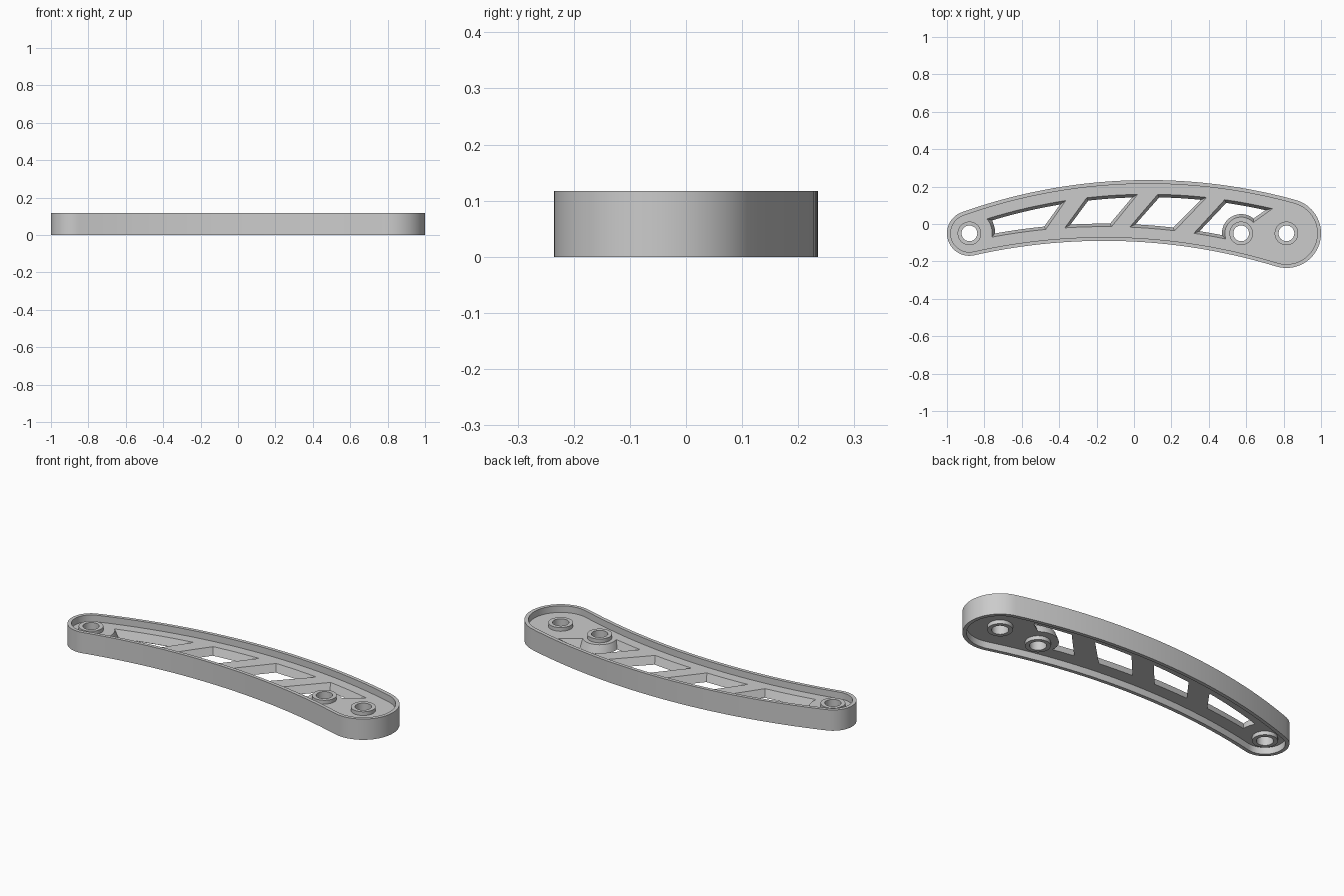
import bpy, bmesh
from math import sin, cos, atan2, sqrt, pi, radians
from mathutils import Vector

if "Cube" in bpy.data.objects:
    bpy.data.objects.remove(bpy.data.objects["Cube"])

# Plan layout: end circles (left, right), middle boss and centres of the two long arcs
CL, RL = Vector((-0.88, -0.05)), 0.12
CR, RR = Vector((0.815, -0.05)), 0.185
CM = Vector((0.573, -0.05))
UC, UR = Vector((0.076, -2.735)), 2.97
LC, LR = Vector((-0.16, -3.25)), 3.16
H, WEB0, WEB1 = 0.117, 0.037, 0.08


def arc(c, r, a0, a1, n, ends=True):
    ks = range(n + 1) if ends else range(1, n)
    return [c + r * Vector((cos(a0 + (a1 - a0) * k / n), sin(a0 + (a1 - a0) * k / n))) for k in ks]


def ang(v):
    return atan2(v.y, v.x)


def circle(c, r, n=48):
    return arc(c, r, 0, 2 * pi, n)[:-1]


def outline(d):
    """Curved arm outline moved inwards by d."""
    p = arc(CL, RL - d, ang(CL - UC), ang(LC - CL) + 2 * pi, 40)
    p += arc(LC, LR + d, ang(CL - LC), ang(CR - LC), 40, False)
    p += arc(CR, RR - d, ang(LC - CR), ang(CR - UC), 48)
    p += arc(UC, UR - d, ang(CR - UC), ang(CL - UC), 40, False)
    return p


def edge(c, r, x0, x1, n=8):
    xs = [x0 + (x1 - x0) * k / n for k in range(n + 1)]
    return [Vector((x, c.y + sqrt(r * r - (x - c.x) ** 2))) for x in xs]


def windows(d):
    """Openings between the slanted braces, shrunk by d."""
    def low(x0, x1):
        return edge(LC, LR + 0.076 + d, x0, x1)

    def top(x0, x1):
        return edge(UC, UR - 0.076 - d, x0, x1)

    s, t = 1.9 * d, 0.52 * d      # corner shifts at acute and obtuse corners
    first = low(-0.76 + d, -0.472 - t) + top(-0.365 - s, -0.787 + s)
    first += arc(CL, 0.122 + d, ang(first[-1] - CL), ang(first[0] - CL), 6, False)
    last = low(0.32 + s, 0.488 - d)
    last += arc(CM, 0.087 + d, ang(last[-1] - CM) % (2 * pi) - 0.1, radians(42) + 9 * d, 20)
    last += top(0.74 - 2.36 * d, 0.485 + t)
    return [first,
            low(-0.37 + s, -0.12 - t) + top(0.02 - s, -0.253 + t),
            low(-0.023 + s, 0.217 - t) + top(0.388 - s, 0.127 + t),
            last]


def skin(bm, a, b):
    for i in range(len(a)):
        j = (i + 1) % len(a)
        bm.faces.new((a[i], a[j], b[j], b[i]))


def finish(name, bm):
    bmesh.ops.recalc_face_normals(bm, faces=bm.faces)
    me = bpy.data.meshes.new(name)
    bm.to_mesh(me)
    bm.free()
    ob = bpy.data.objects.new(name, me)
    bpy.context.collection.objects.link(ob)
    bpy.ops.object.select_all(action='DESELECT')
    ob.select_set(True)
    bpy.context.view_layer.objects.active = ob
    bpy.ops.object.shade_smooth_by_angle(angle=radians(30))


def add_loop(bm, loop, z):
    return [bm.verts.new((v.x, v.y, z)) for v in loop]


def tube(name, outer, inner, z0, z1):
    bm = bmesh.new()
    rows = [add_loop(bm, p, z) for p, z in ((outer, z0), (outer, z1), (inner, z1), (inner, z0))]
    for i in range(4):
        skin(bm, rows[i], rows[(i + 1) % 4])
    finish(name, bm)


# Outer rim wall
tube("rim", outline(0), outline(0.02), 0, H)

# Pivot bosses
for name, c in (("left_boss", CL), ("middle_boss", CM), ("right_boss", CR)):
    tube(name, circle(c, 0.063), circle(c, 0.042), 0.016, 0.101)

# Web plate halfway up the rim, with drafted windows and boss holes
bm = bmesh.new()
layers = []
for z, d in ((WEB0, 0.016), (WEB1, 0.0)):
    loops = [outline(0.01)] + windows(d) + [circle(c, 0.052) for c in (CL, CM, CR)]
    rows = [add_loop(bm, p, z) for p in loops]
    edges = [bm.edges.new((r[i - 1], r[i])) for r in rows for i in range(len(r))]
    bmesh.ops.triangle_fill(bm, edges=edges, use_beauty=True, normal=(0, 0, 1))
    layers.append(rows)
for a, b in zip(*layers):
    skin(bm, a, b)
bmesh.ops.dissolve_limit(bm, angle_limit=0.001, verts=[], edges=[
    e for e in bm.edges if len(e.link_faces) == 2 and all(abs(f.normal.z) > 0.99 for f in e.link_faces)])
finish("web", bm)
